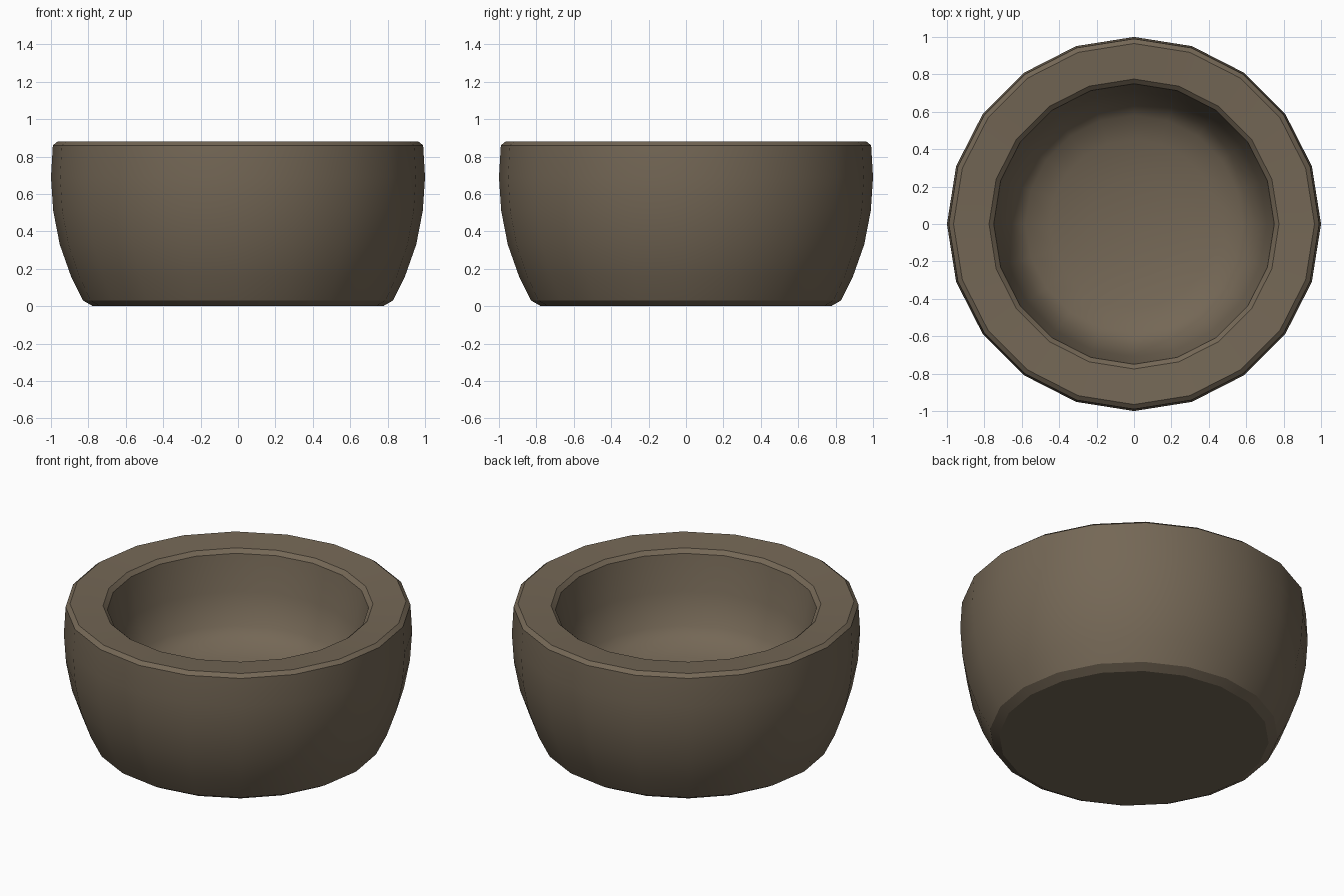
import bpy
import bmesh
import math
from mathutils import Vector

cube = bpy.data.objects.get("Cube")
if cube:
    bpy.data.objects.remove(cube, do_unlink=True)

SIDES = 20

# One flat colour for the whole bowl
clay = bpy.data.materials.new("brown clay")
clay.use_nodes = True
colour = (0.175, 0.136, 0.092, 1)
clay.diffuse_color = colour
shader = clay.node_tree.nodes["Principled BSDF"]
shader.inputs["Base Color"].default_value = colour
shader.inputs["Roughness"].default_value = 0.9

# Radius, height and whether the ring is a crisp edge
profile = [
    (0, 0, False), (0.775, 0, True), (0.828, 0.03, True),      # base and bevel
    (0.893, 0.16, False), (0.953, 0.33, False),                # outer wall
    (0.988, 0.51, False), (1.0, 0.69, False),
    (0.99, 0.86, True), (0.965, 0.88, True),                   # rim
    (0.775, 0.865, True), (0.75, 0.842, True),
    (0.71, 0.62, False), (0.65, 0.43, False),                  # inner wall
    (0.58, 0.365, False), (0.45, 0.323, False),                # dished floor
    (0.25, 0.288, False), (0, 0.278, False)
]

# Spin the profile around the vertical axis
bm = bmesh.new()
points = [bm.verts.new((r, 0, z)) for r, z, crisp in profile]
edges = [bm.edges.new(pair) for pair in zip(points, points[1:])]
bmesh.ops.spin(bm, geom=points + edges, cent=(0, 0, 0), axis=(0, 0, 1),
               angle=math.tau, steps=SIDES, use_duplicate=False)
bmesh.ops.remove_doubles(bm, verts=bm.verts, dist=0.001)
bmesh.ops.recalc_face_normals(bm, faces=bm.faces)

# Smooth walls, with crisp rings at the base and rim bevels
crisp_rings = [(r, z) for r, z, crisp in profile if crisp]


def on_ring(vert, ring):
    radius = Vector(vert.co[:2]).length
    return abs(radius - ring[0]) < 0.002 and abs(vert.co.z - ring[1]) < 0.002


for face in bm.faces:
    face.smooth = True
for edge in bm.edges:
    if any(all(on_ring(v, ring) for v in edge.verts) for ring in crisp_rings):
        edge.smooth = False

mesh = bpy.data.meshes.new("bowl")
bm.to_mesh(mesh)
bm.free()
mesh.materials.append(clay)
bowl = bpy.data.objects.new("bowl", mesh)
bpy.context.collection.objects.link(bowl)
